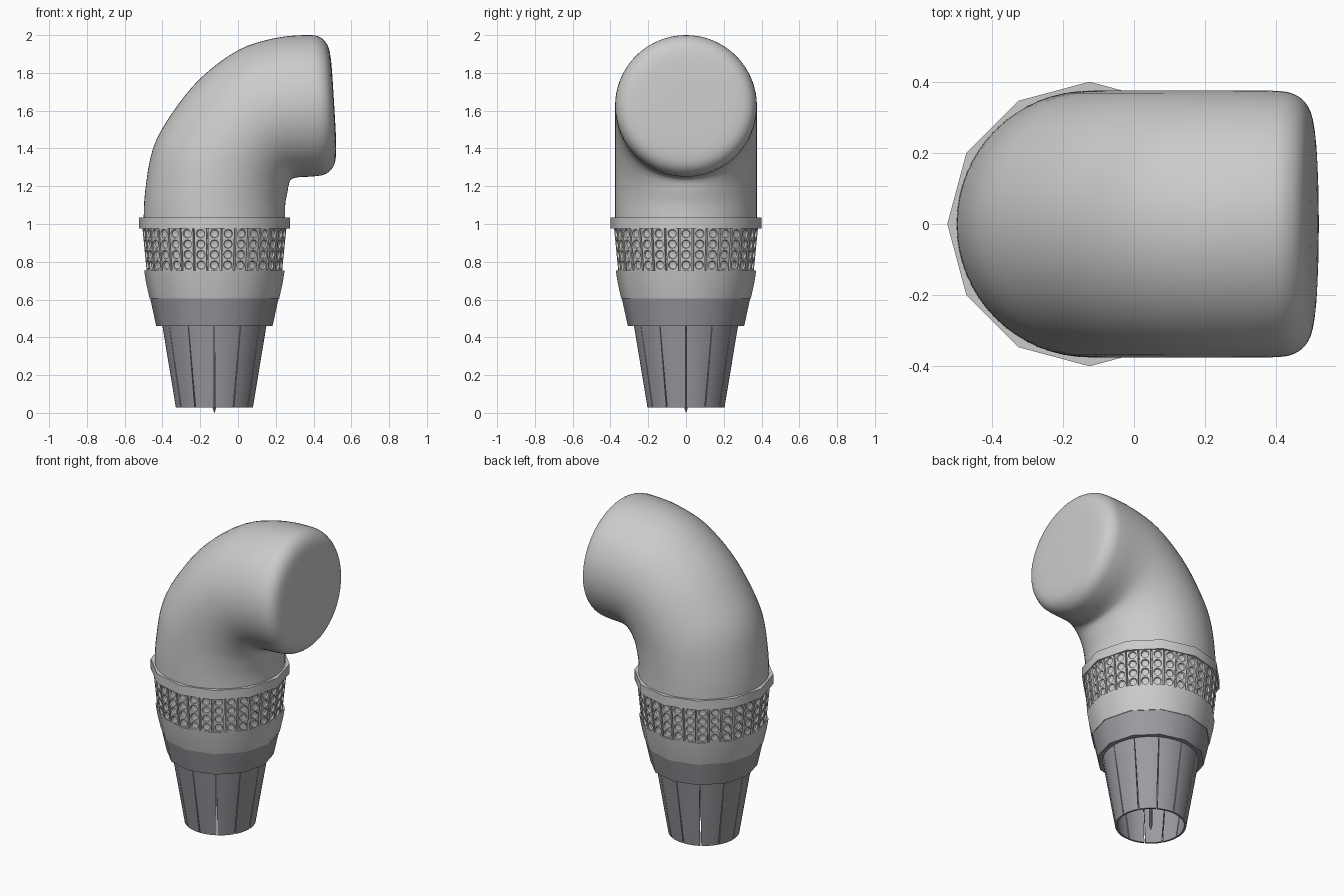
import bpy, bmesh, math
from mathutils import Vector

if "Cube" in bpy.data.objects:
    bpy.data.objects.remove(bpy.data.objects["Cube"])

AX = -0.125  # x of the vertical axis
dark = bpy.data.materials.new("dark_grey")
dark.diffuse_color = (0.33, 0.33, 0.36, 1)
dark.use_nodes = True
dark.node_tree.nodes["Principled BSDF"].inputs["Base Color"].default_value = dark.diffuse_color


def finish(name, bm, mat=None, angle=40, recalc=True):
    if recalc:
        bmesh.ops.recalc_face_normals(bm, faces=bm.faces)
    me = bpy.data.meshes.new(name)
    bm.to_mesh(me)
    bm.free()
    ob = bpy.data.objects.new(name, me)
    bpy.context.collection.objects.link(ob)
    if mat:
        me.materials.append(mat)
    bpy.ops.object.select_all(action='DESELECT')
    ob.select_set(True)
    bpy.context.view_layer.objects.active = ob
    bpy.ops.object.shade_smooth_by_angle(angle=math.radians(angle))
    return ob


def bridge(bm, a, b):
    n = len(a)
    for i in range(n):
        bm.faces.new((a[i], a[(i + 1) % n], b[(i + 1) % n], b[i]))


def lathe(name, profile, sides=12, mat=None):
    """Closed solid of revolution about the vertical axis."""
    bm = bmesh.new()
    rings = [[bm.verts.new((AX + r * math.cos(2 * math.pi * i / sides),
                            r * math.sin(2 * math.pi * i / sides), z))
              for i in range(sides)] for r, z in profile]
    for a, b in zip(rings, rings[1:]):
        bridge(bm, a, b)
    bm.faces.new(rings[0])
    bm.faces.new(rings[-1])
    return finish(name, bm, mat)


def spline(pts, steps=4):
    """Catmull-Rom through tuples."""
    out = []
    for i in range(len(pts) - 1):
        p0, p1, p2, p3 = (Vector(pts[min(max(i + k, 0), len(pts) - 1)]) for k in (-1, 0, 1, 2))
        for s in range(steps):
            t = s / steps
            out.append(0.5 * (2 * p1 + (p2 - p0) * t + (2 * p0 - 5 * p1 + 4 * p2 - p3) * t * t
                              + (3 * p1 - p0 - 3 * p2 + p3) * t ** 3))
    return out + [Vector(pts[-1])]


# Elbow: elliptical sections given by outer (x, z), inner (x, z), half width
sections = [
    (-0.50, 1.00, 0.25, 1.00, 0.375), (-0.492, 1.17, 0.25, 1.10, 0.375),
    (-0.45, 1.40, 0.262, 1.17, 0.375), (-0.35, 1.585, 0.267, 1.20, 0.375),
    (-0.20, 1.77, 0.274, 1.224, 0.375), (0.00, 1.92, 0.288, 1.240, 0.375),
    (0.20, 1.985, 0.325, 1.248, 0.375), (0.37, 2.00, 0.40, 1.252, 0.375),
    (0.435, 1.988, 0.462, 1.264, 0.366), (0.475, 1.945, 0.504, 1.303, 0.33),
    (0.492, 1.87, 0.519, 1.37, 0.26), (0.502, 1.75, 0.517, 1.50, 0.13)]
bm = bmesh.new()
rings = []
for ox, oz, ix, iz, w in spline([Vector(s) for s in sections]):
    c = Vector(((ox + ix) / 2, 0, (oz + iz) / 2))
    h = Vector(((ox - ix) / 2, 0, (oz - iz) / 2))
    rings.append([bm.verts.new(c + h * math.cos(a) + Vector((0, w * math.sin(a), 0)))
                  for a in (2 * math.pi * i / 64 for i in range(64))])
for a, b in zip(rings, rings[1:]):
    bridge(bm, a, b)
bm.faces.new(rings[0])
bm.faces.new(rings[-1])
finish("elbow", bm)

# Twelve-sided bands
lathe("collar", [(0.36, 0.975), (0.40, 0.975), (0.40, 1.035), (0.36, 1.035)])
lathe("light_band", [(0.343, 0.605), (0.362, 0.69), (0.372, 0.755)])
lathe("dark_band", [(0.308, 0.46), (0.34, 0.607)], mat=dark)

# Dimpled grip: backing cone plus columns of panels with recessed round holes
lathe("grip_core", [(0.345, 0.75), (0.365, 0.98)], 32)
COLS, ROWS, SEG = 32, 4, 16
z0, z1 = 0.755, 0.977
bm = bmesh.new()


def grip_point(ang, u, z, depth):
    r = 0.359 + 0.022 * (z - z0) / (z1 - z0) - depth
    d = Vector((math.cos(ang), math.sin(ang), 0))
    return Vector((AX, 0, z)) + d * r + Vector((-d.y, d.x, 0)) * u


for k in range(COLS):
    ang = 2 * math.pi * k / COLS
    hz = (z1 - z0) / ROWS / 2
    for row in range(ROWS):
        zc = z0 + hz * (2 * row + 1)
        loops = []
        for kind, rad, depth in (("sq", 1, 0.02), ("sq", 1, 0), ("c", 0.023, 0),
                                 ("c", 0.020, 0.009), ("c", 0.012, 0.012)):
            loop = []
            for i in range(SEG):
                a = 2 * math.pi * i / SEG
                u, v = math.cos(a), math.sin(a)
                if kind == "sq":
                    m = max(abs(u), abs(v))
                    hw = 0.0315 + 0.002 * (row - 1.5) / 2
                    u, v = u / m * hw, v / m * hz
                else:
                    u, v = u * rad, v * rad
                loop.append(bm.verts.new(grip_point(ang, u, zc + v, depth)))
            loops.append(loop)
        for a, b in zip(loops, loops[1:]):
            bridge(bm, a, b)
        bm.faces.new(loops[-1])
finish("grip_panels", bm, angle=30, recalc=False)

# Tapered collet: twelve thin curved fingers with narrow slits
bm = bmesh.new()
T, N = 0.012, 8
for k in range(12):
    prev = None
    for j in range(N + 1):
        gap = math.radians(0.9)
        t = j / N
        bot = math.radians(30 * k) + gap + t * (math.radians(30) - 2 * gap)
        top = math.radians(30 * k) + gap * 0.3 + t * (math.radians(30) - 0.6 * gap)
        loop = [bm.verts.new((AX + r * math.cos(a), r * math.sin(a), z)) for r, z, a in
                ((0.204, 0.028, bot), (0.276, 0.465, top), (0.276 - T, 0.465, top), (0.204 - T, 0.028, bot))]
        if prev:
            bridge(bm, prev, loop)
        else:
            bm.faces.new(loop)
        prev = loop
    bm.faces.new(prev)
finish("collet_fingers", bm, dark, 30)

# Thin centre pin with pointed tip
lathe("centre_pin", [(0.001, 0.0), (0.009, 0.025), (0.009, 0.15), (0.009, 0.465)], 8, dark)
